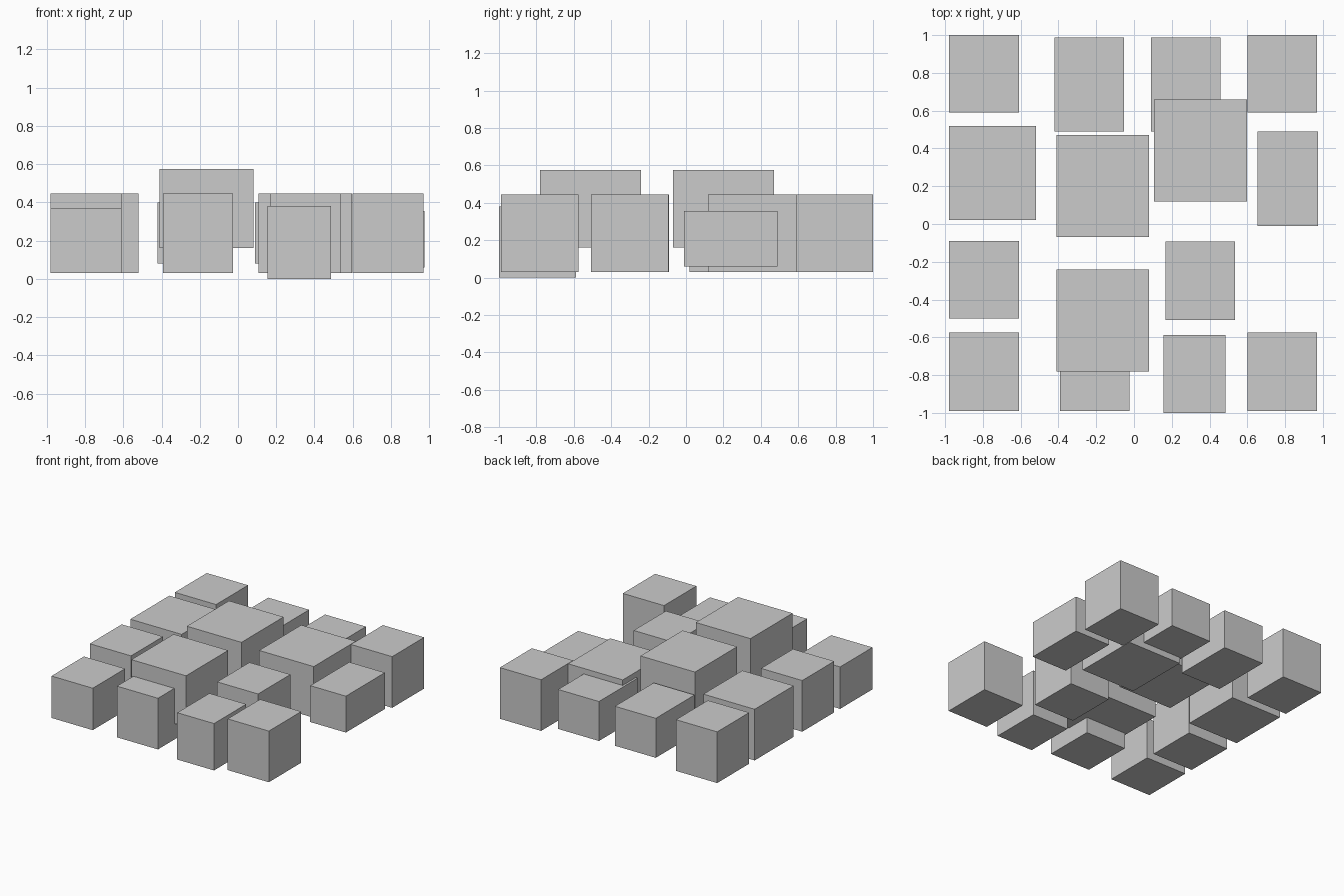
import bpy

if "Cube" in bpy.data.objects:
    bpy.data.objects.remove(bpy.data.objects["Cube"])


def block(name, x0, x1, y0, y1, z0=0.03, z1=0.445):
    """Axis-aligned box between two corners."""
    bpy.ops.mesh.primitive_cube_add(
        size=1, location=((x0 + x1) / 2, (y0 + y1) / 2, (z0 + z1) / 2))
    ob = bpy.context.object
    ob.name = name
    ob.scale = (x1 - x0, y1 - y0, z1 - z0)
    bpy.ops.object.transform_apply(location=False, rotation=False, scale=True)


# corner blocks
for side, x in (("left", -0.98), ("right", 0.60)):
    block(f"back_{side}_corner_block", x, x + 0.37, 0.59, 1.0)
    block(f"front_{side}_corner_block", x, x + 0.37, -0.99, -0.575,
          z1=0.37 if side == "left" else 0.445)

# low blocks along the back edge
for side, x in (("left", -0.42), ("right", 0.09)):
    block(f"back_{side}_low_block", x, x + 0.367, 0.49, 0.987, 0.08, 0.40)

# raised blocks in the middle
for place, y in (("back", -0.07), ("front", -0.78)):
    block(f"{place}_raised_block", -0.41, 0.08, y, y + 0.54, 0.16, 0.575)

# side blocks
block("left_wide_block", -0.98, -0.52, 0.02, 0.52)
block("left_small_block", -0.98, -0.61, -0.50, -0.09)
block("right_low_block", 0.655, 0.975, -0.01, 0.49, 0.06, 0.355)

# inner and front blocks
block("inner_wide_block", 0.107, 0.597, 0.118, 0.658)
block("inner_small_block", 0.168, 0.535, -0.507, -0.093)
block("front_left_block", -0.393, -0.025, -0.99, -0.575)
block("front_narrow_block", 0.155, 0.485, -1.0, -0.588, 0.0, 0.38)
